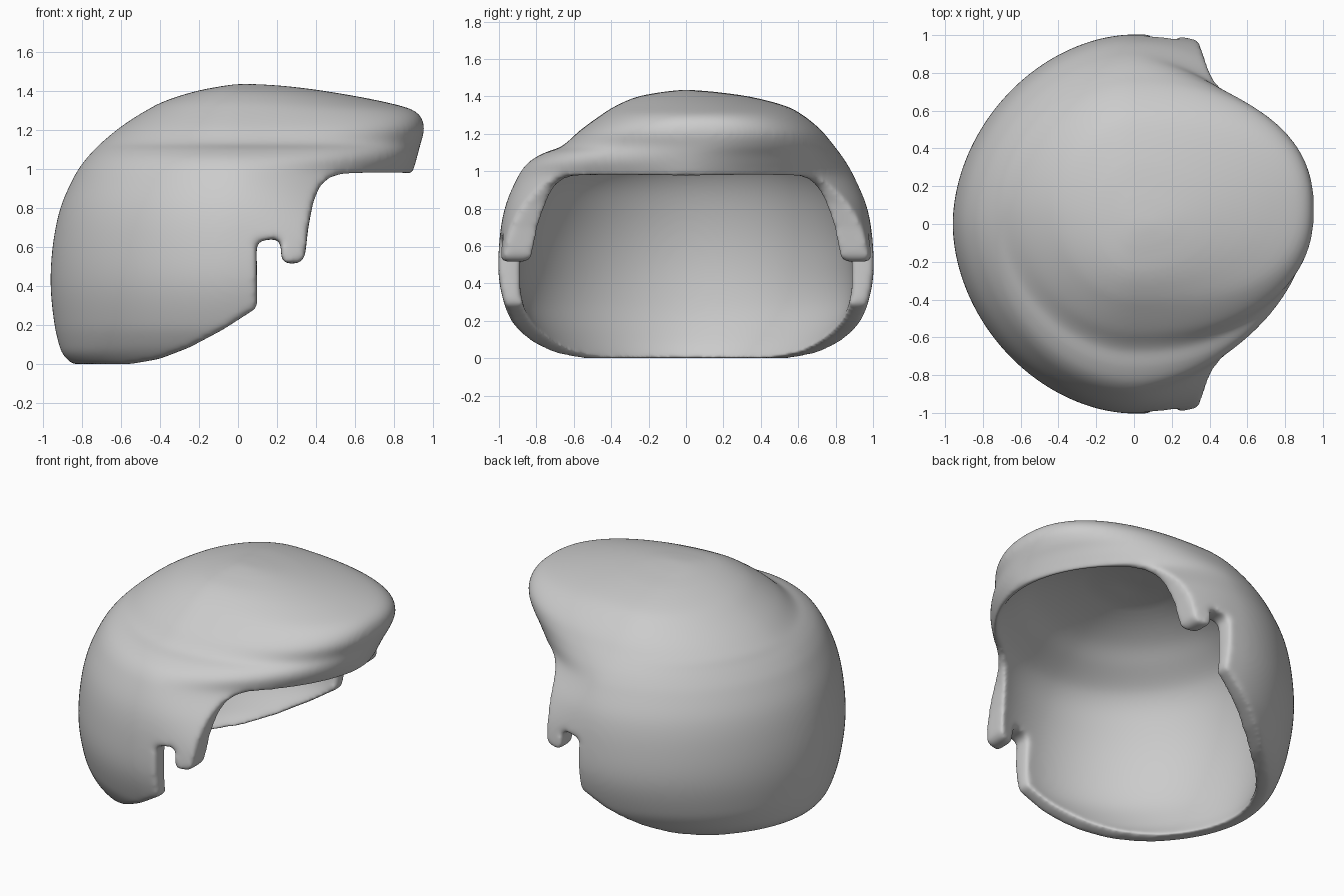
import bpy, bmesh, math

if "Cube" in bpy.data.objects:
    bpy.data.objects.remove(bpy.data.objects["Cube"])


def power(v, e):
    return math.copysign(abs(v) ** e, v)


def smooth_rows(rows, per):
    # Cubic interpolation of ring parameters over height
    def slope(i):
        a, b = rows[max(i - 1, 0)], rows[min(i + 1, len(rows) - 1)]
        return [(q - p) / (b[0] - a[0]) for p, q in zip(a, b)]
    out = []
    for i in range(len(rows) - 1):
        a, b = rows[i], rows[i + 1]
        h = b[0] - a[0]
        for k in range(per):
            t = k / per
            out.append([(2 * t ** 3 - 3 * t * t + 1) * p + (3 * t * t - 2 * t ** 3) * q
                        + h * ((t ** 3 - 2 * t * t + t) * m + (t ** 3 - t * t) * n)
                        for p, q, m, n in zip(a, b, slope(i), slope(i + 1))])
    return out + [list(rows[-1])]


def add_object(name, bm):
    bmesh.ops.recalc_face_normals(bm, faces=bm.faces)
    mesh = bpy.data.meshes.new(name)
    bm.to_mesh(mesh)
    bm.free()
    ob = bpy.data.objects.new(name, mesh)
    bpy.context.collection.objects.link(ob)
    return ob


def loft(name, rows, back_e=2, n=160):
    # Row: z, back x, front x, -y edge, +y edge, roundness exponent of the front half
    bm = bmesh.new()
    rings = []
    for z, xb, xf, yn, yp, e in smooth_rows(rows, 5):
        ring = []
        for i in range(n):
            a = 2 * math.pi * i / n
            c, s = math.cos(a), math.sin(a)
            k = 2 / (e if c > 0 else back_e)
            x = power(c, k) * (xf if c > 0 else -xb)
            y = (yn + yp) / 2 + power(s, k) * (yp - yn) / 2
            ring.append(bm.verts.new((x, y, z)))
        rings.append(ring)
    for lo, hi in zip(rings, rings[1:]):
        for i in range(n):
            j = (i + 1) % n
            bm.faces.new((lo[i], lo[j], hi[j], hi[i]))
    bm.faces.new(rings[0][::-1])
    bm.faces.new(rings[-1])
    return add_object(name, bm)


# Outer shell with overhanging front and a ledge on the -y side
shell = loft("helmet_shell", [
    (0.00, -0.85, 0.7, -0.78, 0.78, 2.4),
    (0.05, -0.898, 0.75, -0.835, 0.835, 2.5),
    (0.10, -0.917, 0.8, -0.88, 0.88, 2.6),
    (0.20, -0.94, 0.85, -0.94, 0.94, 2.7),
    (0.40, -0.96, 0.9, -0.997, 0.997, 2.8),
    (0.60, -0.95, 0.9, -1.0, 1.0, 2.6),
    (0.80, -0.91, 0.89, -0.97, 0.97, 2.05),
    (0.97, -0.835, 0.895, -0.90, 0.90, 1.69),
    (1.05, -0.78, 0.915, -0.84, 0.855, 1.86),
    (1.10, -0.735, 0.928, -0.755, 0.82, 2.0),
    (1.13, -0.705, 0.936, -0.67, 0.797, 2.1),
    (1.22, -0.595, 0.953, -0.565, 0.722, 2.35),
    (1.30, -0.47, 0.90, -0.455, 0.625, 2.3),
    (1.35, -0.37, 0.72, -0.375, 0.53, 2.1),
    (1.40, -0.21, 0.44, -0.255, 0.335, 2.0),
    (1.425, -0.08, 0.24, -0.12, 0.15, 2.0),
    (1.435, -0.01, 0.10, -0.03, 0.03, 2.0)], back_e=1.88)

# Hollow interior
cavity = loft("cavity_cutter", [
    (-0.10, -0.72, 0.6, -0.60, 0.60, 2),
    (0.00, -0.77, 0.7, -0.67, 0.67, 2),
    (0.10, -0.81, 0.8, -0.76, 0.76, 2),
    (0.30, -0.85, 0.87, -0.875, 0.875, 2),
    (0.55, -0.855, 0.87, -0.885, 0.885, 2),
    (0.80, -0.81, 0.87, -0.835, 0.835, 2),
    (0.98, -0.73, 0.855, -0.755, 0.755, 2),
    (1.10, -0.60, 0.76, -0.60, 0.64, 2),
    (1.20, -0.45, 0.60, -0.45, 0.48, 2),
    (1.28, -0.23, 0.33, -0.22, 0.25, 2),
    (1.30, -0.04, 0.06, -0.04, 0.04, 2)], back_e=1.9)

# Side profile: lower rim, ear notch, side tab and front opening
profile = [(-0.75, -0.2), (-0.62, -0.01), (-0.52, 0.005), (-0.40, 0.027), (-0.25, 0.085),
           (-0.08, 0.175), (0.10, 0.29), (0.095, 0.61), (0.115, 0.635), (0.20, 0.64),
           (0.22, 0.62), (0.22, 0.55), (0.235, 0.515), (0.315, 0.515), (0.343, 0.55),
           (0.36, 0.70), (0.385, 0.83), (0.42, 0.91), (0.47, 0.955), (0.56, 0.975),
           (1.2, 0.975), (1.2, -0.2)]
bm = bmesh.new()
face = bm.faces.new([bm.verts.new((x, -1.3, z)) for x, z in profile])
ext = bmesh.ops.extrude_face_region(bm, geom=[face])
for v in ext["geom"]:
    if isinstance(v, bmesh.types.BMVert):
        v.co.y = 1.3
opening = add_object("opening_cutter", bm)

for cutter in (cavity, opening):
    cutter.hide_render = True
    mod = shell.modifiers.new("cut", 'BOOLEAN')
    mod.operation, mod.solver, mod.object = 'DIFFERENCE', 'EXACT', cutter

# Even mesh with softly rounded edges
mod = shell.modifiers.new("remesh", 'REMESH')
mod.mode, mod.voxel_size, mod.use_smooth_shade = 'VOXEL', 0.0125, True
mod = shell.modifiers.new("soften", 'SMOOTH')
mod.factor, mod.iterations = 0.5, 30

bpy.context.view_layer.objects.active = shell
shell.select_set(True)
for name in [m.name for m in shell.modifiers]:
    bpy.ops.object.modifier_apply(modifier=name)
for cutter in (cavity, opening):
    bpy.data.objects.remove(cutter)
bpy.ops.object.shade_smooth()
